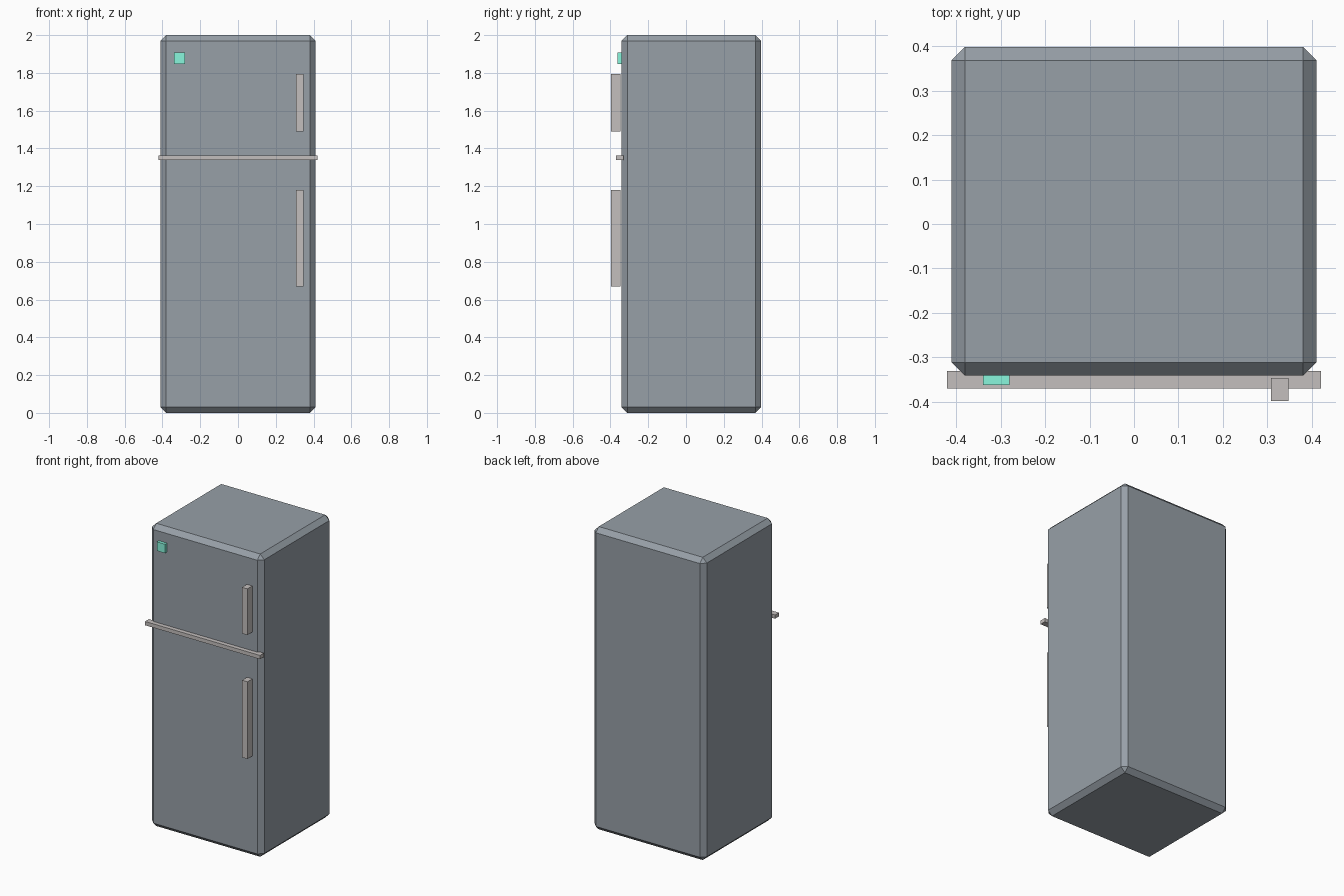
import bpy
import bmesh
from mathutils import Vector

if "Cube" in bpy.data.objects:
    bpy.data.objects.remove(bpy.data.objects["Cube"])


def material(name, colour):
    mat = bpy.data.materials.new(name)
    mat.diffuse_color = (*colour, 1)
    mat.use_nodes = True
    mat.node_tree.nodes["Principled BSDF"].inputs["Base Color"].default_value = mat.diffuse_color
    return mat


def box(name, lo, hi, mat, bevel=0):
    """Axis-aligned box between two corners, optionally chamfered."""
    lo, hi = Vector(lo), Vector(hi)
    bm = bmesh.new()
    bmesh.ops.create_cube(bm, size=1)
    bmesh.ops.scale(bm, vec=hi - lo, verts=bm.verts)
    if bevel:
        bmesh.ops.bevel(bm, geom=bm.edges[:], offset=bevel, segments=1,
                        affect='EDGES')
    mesh = bpy.data.meshes.new(name)
    bm.to_mesh(mesh)
    bm.free()
    mesh.materials.append(mat)
    obj = bpy.data.objects.new(name, mesh)
    obj.location = (lo + hi) / 2
    bpy.context.collection.objects.link(obj)
    return obj


steel = material("steel", (0.31, 0.35, 0.39))
trim = material("trim", (0.55, 0.52, 0.51))
teal = material("teal", (0.25, 0.92, 0.72))

# Chamfered cabinet
box("cabinet", (-0.41, -0.341, 0), (0.41, 0.398, 2), steel, bevel=0.03)

# Divider strip between freezer and fridge doors
box("door_divider", (-0.42, -0.37, 1.338), (0.42, -0.33, 1.363), trim)

# Door handles
for name, z0, z1 in (("freezer_handle", 1.489, 1.794),
                     ("fridge_handle", 0.67, 1.18)):
    box(name, (0.308, -0.398, z0), (0.347, -0.346, z1), trim)

# Small square badge
box("badge", (-0.34, -0.362, 1.848), (-0.28, -0.339, 1.907), teal)
